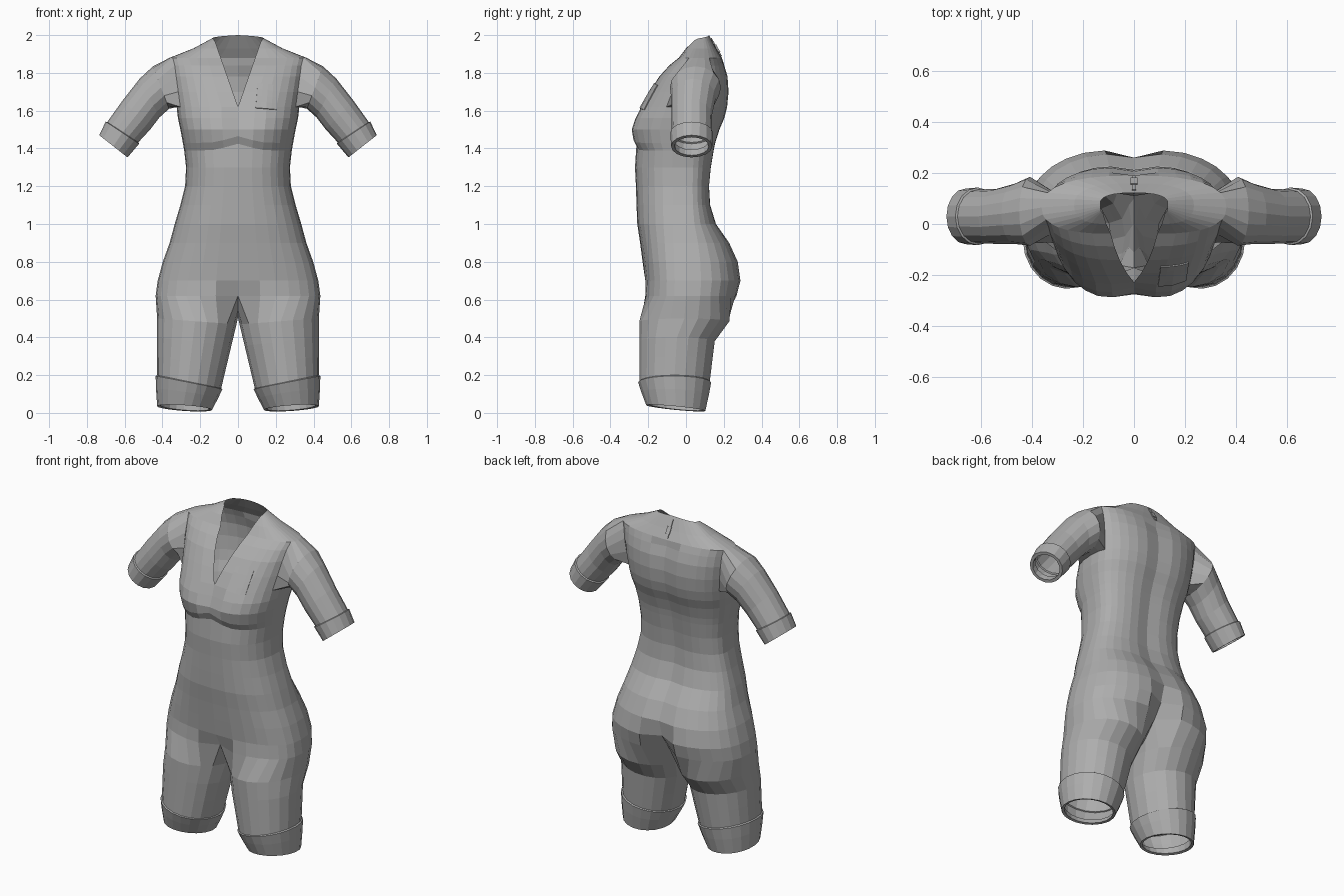
import bpy, bmesh, math
from mathutils import Vector
from mathutils.bvhtree import BVHTree

if "Cube" in bpy.data.objects:
    bpy.data.objects.remove(bpy.data.objects["Cube"])

N = 16            # segments of each half torso ring, front centre -> back centre
A, B = 6, 10      # ring columns that open into the armhole

fabric = bpy.data.materials.new("grey fabric")
fabric.diffuse_color = (0.42, 0.42, 0.42, 1)
fabric.use_nodes = True
fabric.node_tree.nodes["Principled BSDF"].inputs["Base Color"].default_value = fabric.diffuse_color


def bell(v, width):
    return math.exp(-(v / width) ** 2)


def finish(bm, name, mirror=True):
    bmesh.ops.recalc_face_normals(bm, faces=bm.faces)
    me = bpy.data.meshes.new(name)
    bm.to_mesh(me)
    me.materials.append(fabric)
    ob = bpy.data.objects.new(name, me)
    bpy.context.collection.objects.link(ob)
    if mirror:
        m = ob.modifiers.new("mirror", 'MIRROR')
        m.use_clip = True
        m.merge_threshold = 0.002
    return ob


def add(bm, pts):
    return [bm.verts.new(p) for p in pts]


def skin(bm, r0, r1, closed=True, skip=()):
    n = len(r0)
    for i in range(n if closed else n - 1):
        if i not in skip:
            k = (i + 1) % n
            bm.faces.new((r0[i], r0[k], r1[k], r1[i]))


def torso_ring(z, w, yf, yb):
    ys = max(0, (z - 1.5) * 0.17)                 # depth of the side seam
    x0 = max(0, (z - 1.62) * 0.35)                # V neckline
    gf = 0.035 * bell(z - 1.54, 0.1) if z > 1.42 else 0.06 * bell(z - 0.6, 0.06)
    gb = 0.02 * (z < 1.85) + max(0, 0.8 - z) * 0.45   # spine and seat grooves
    pts = []
    for j in range(N + 1):
        t = math.pi * j / N
        s, c = max(0, math.sin(t)) ** 0.8, abs(math.cos(t)) ** 0.8
        zz = z
        if j <= N // 2:
            x = x0 + (w - x0) * s
            y = ys - (ys - yf) * c + gf * bell(x, 0.08)
            if 1.35 < z < 1.5:                    # curved line under the bust
                zz += 0.035 * bell(x, 0.08)
        else:
            x = w * s
            y = ys + (yb - ys) * c - gb * bell(x, 0.07)
        if z > 1.95:                              # collar rises to the back
            zz += 0.03 * j / N
        pts.append((x if x > 1e-5 else 0, y, zz))
    return pts


def leg_ring(z, grow=0):
    low = max(0, 0.2 - z)
    xi, xo = 0.143 - 0.27 * z - grow, 0.428 + grow
    yf = -0.247 + 0.2 * low - grow
    yb = 0.10 + 0.13 * z + max(0, z - 0.4) * 0.65 + grow
    tilt = 0.07 - 0.28 * low - 0.13 * max(0, z - 0.2)
    cx, rx, cy, ry = (xi + xo) / 2, (xo - xi) / 2, (yf + yb) / 2, (yb - yf) / 2
    pts = []
    for k in range(N + 4):
        a = math.radians(-50 + 280 * k / N if k <= N else 230 + 20 * (k - N))
        inner, front = (1 - math.sin(a)) / 2, (1 + math.cos(a)) / 2
        pts.append((cx + rx * math.sin(a), cy - ry * math.cos(a),
                    z - tilt * inner + 0.17 * low * front))
    return pts


def arm_ring(top, bot, r, yc=0.03, grow=0):
    top, bot = Vector((top[0], yc, top[1])), Vector((bot[0], yc, bot[1]))
    mid, half = (top + bot) / 2, (bot - top) / 2
    half *= 1 + grow / half.length
    pts = []
    for k in range(16):
        a = math.radians((k - 2) * 22.5)
        pts.append(mid + half * math.cos(a) + Vector((0, (r + grow) * math.sin(a), 0)))
    return pts


# torso profile: height, half width, front y, back y
torso = [
    (0.62, .436, -.225, .278), (0.7, .425, -.219, .297), (0.8, .398, -.23, .28),
    (0.9, .362, -.243, .235), (1.0, .335, -.258, .165), (1.1, .305, -.262, .135),
    (1.2, .28, -.265, .13), (1.3, .275, -.27, .14), (1.39, .285, -.262, .155),
    (1.43, .292, -.286, .163), (1.5, .305, -.302, .185), (1.56, .318, -.282, .21),
    (1.62, .325, -.247, .225), (1.7, .335, -.195, .232), (1.78, .345, -.142, .226),
    (1.84, .352, -.088, .208), (1.88, .362, -.038, .19), (1.93, .235, 0, .16),
    (1.97, .132, .045, .122)]
ARM, SH = 12, 16      # armpit ring and shoulder ring

bm = bmesh.new()
rings = [add(bm, torso_ring(*r)) for r in torso]
for i in range(len(rings) - 1):
    skin(bm, rings[i], rings[i + 1], False, range(A, B) if ARM <= i < SH else ())

# sleeves grow out of the armhole edge
prev = rings[ARM][A:B + 1] + [rings[i][B] for i in range(ARM + 1, SH)]
prev += rings[SH][A:B + 1][::-1] + [rings[i][A] for i in range(SH - 1, ARM, -1)]
wrist_top, wrist_bot = Vector((.692, 1.54)), Vector((.528, 1.432))
for s in [((.45, 1.835), (.365, 1.61), .135, .05), ((.52, 1.77), (.415, 1.565), .118, .04),
          ((.61, 1.655), (.465, 1.5), .108), (wrist_top, wrist_bot, .105)]:
    cur = add(bm, arm_ring(*s))
    skin(bm, prev, cur)
    prev = cur

# legs grow out of the hip ring and the crotch line
prev = rings[0] + add(bm, [(0, .1, .53), (0, 0, .505), (0, -.11, .545)])
for z in (0.5, 0.4, 0.3, 0.2):
    cur = add(bm, leg_ring(z))
    skin(bm, prev, cur)
    prev = cur
bm.normal_update()
tree = BVHTree.FromBMesh(bm)
finish(bm, "romper_body")


# turned-up cuffs: a step out, the outer band, and a hem folded inside
def cuff(name, sections):
    cb = bmesh.new()
    rs = [add(cb, s) for s in sections]
    for r0, r1 in zip(rs, rs[1:]):
        skin(cb, r0, r1)
    finish(cb, name)


def sleeve_end(t, grow):
    return arm_ring(wrist_top.lerp(Vector((.732, 1.468)), t),
                    wrist_bot.lerp(Vector((.588, 1.355)), t), .105, grow=grow)


cuff("sleeve_cuff", [sleeve_end(t, g) for t, g in
                     ((0, 0), (.04, .008), (1, .004), (1, -.014), (.6, -.014))])
cuff("leg_cuff", [leg_ring(z, g) for z, g in
                  ((.2, 0), (.195, .008), (.12, .006), (.02, 0), (.025, -.016), (.07, -.016))])


# thin plate laid on the body surface, seen along y
def patch(name, x, z, width, height, lean, side, lift, n=4):
    pb = bmesh.new()
    rows = []
    for i in range(n + 1):
        row = []
        for j in range(n + 1):
            u, v = j / n - 0.5, i / n - 0.5
            px, pz = x + u * width + lean * v * height, z + v * height - lean * u * width
            hit = tree.ray_cast(Vector((abs(px) + 1e-4, side, pz)), Vector((0, -side, 0)))[0]
            row.append((px, (hit.y if hit else 0.12 * side) + lift * side, pz))
        rows.append(add(pb, row))
    for r0, r1 in zip(rows, rows[1:]):
        skin(pb, r0, r1, False)
    m = finish(pb, name, False).modifiers.new("thickness", 'SOLIDIFY')
    m.thickness = 0.005
    m.offset = 0


patch("chest_pocket", .154, 1.675, .11, .13, .08, -1, .004)
patch("back_zip", 0, 1.937, .016, .095, 0, 1, .003)
patch("zip_pull", 0, 1.93, .026, .04, 0, 1, .008, 2)
